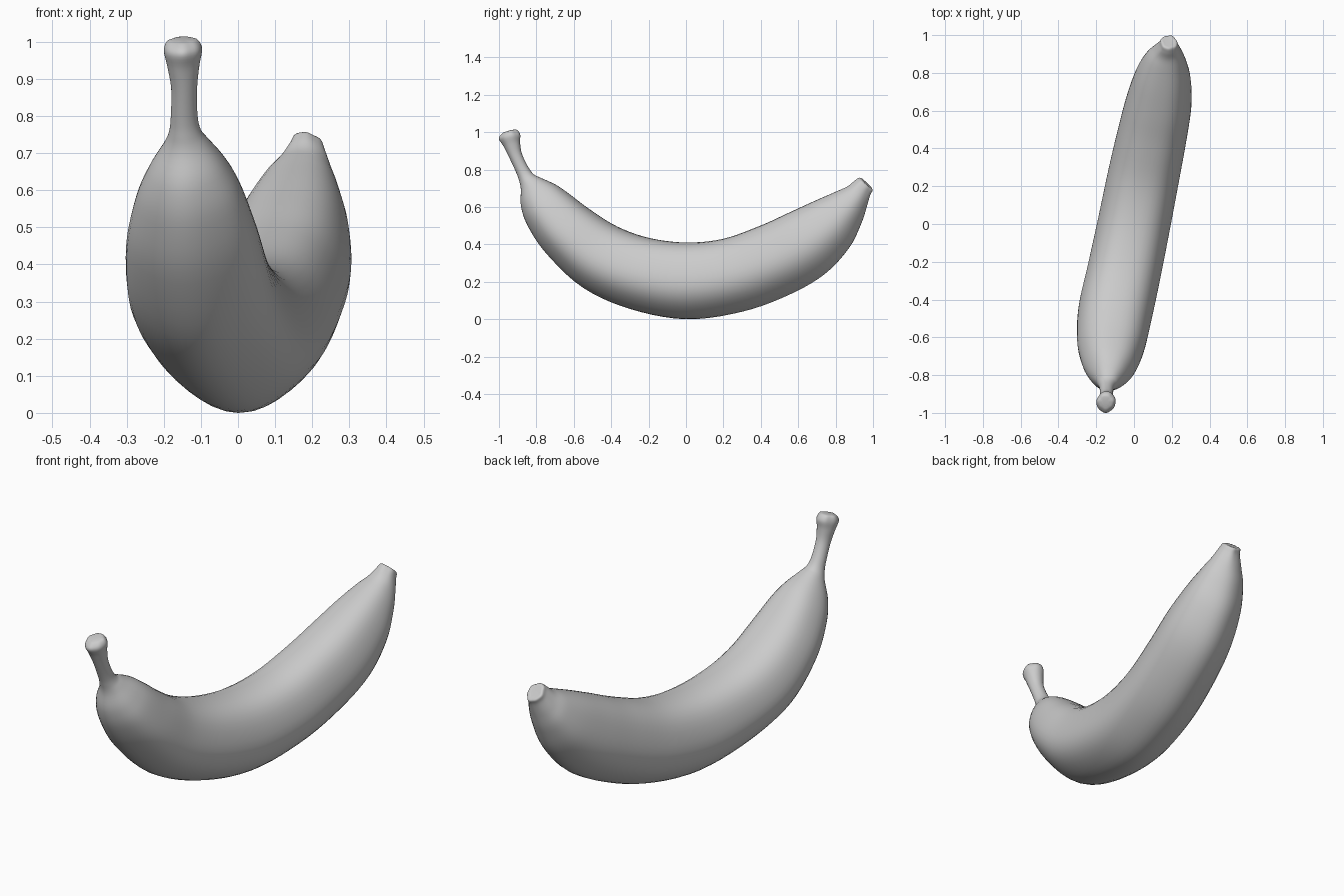
import bpy, bmesh, math
from mathutils import Vector

if "Cube" in bpy.data.objects:
    bpy.data.objects.remove(bpy.data.objects["Cube"])

# Stations along the fruit, stem to tip:
# outer edge (y, z), inner edge (y, z), centre x, half width
STATIONS = [
    (-0.962, 1.003, -0.925, 1.013, -0.152, 0.020),
    (-0.982, 0.992, -0.905, 1.012, -0.150, 0.040),
    (-0.998, 0.965, -0.888, 0.988, -0.148, 0.050),
    (-0.975, 0.925, -0.888, 0.945, -0.147, 0.043),
    (-0.945, 0.865, -0.878, 0.885, -0.145, 0.035),
    (-0.910, 0.790, -0.845, 0.815, -0.145, 0.036),
    (-0.893, 0.745, -0.815, 0.775, -0.143, 0.043),
    (-0.882, 0.695, -0.780, 0.757, -0.140, 0.062),
    (-0.880, 0.600, -0.700, 0.720, -0.137, 0.107),
    (-0.840, 0.490, -0.630, 0.672, -0.132, 0.146),
    (-0.740, 0.345, -0.515, 0.585, -0.122, 0.180),
    (-0.550, 0.168, -0.370, 0.495, -0.098, 0.196),
    (-0.300, 0.055, -0.200, 0.435, -0.052, 0.195),
    (0.000, 0.000, 0.000, 0.410, 0.000, 0.192),
    (0.300, 0.040, 0.200, 0.430, 0.050, 0.189),
    (0.550, 0.130, 0.400, 0.500, 0.097, 0.183),
    (0.740, 0.240, 0.560, 0.573, 0.133, 0.172),
    (0.870, 0.380, 0.700, 0.637, 0.155, 0.145),
    (0.935, 0.510, 0.810, 0.685, 0.168, 0.108),
    (0.965, 0.600, 0.868, 0.712, 0.178, 0.076),
    (0.985, 0.665, 0.905, 0.742, 0.184, 0.052),
    (0.997, 0.692, 0.930, 0.756, 0.185, 0.042),
    (0.980, 0.710, 0.948, 0.742, 0.185, 0.022),
]
SIDES, STEPS = 40, 5
LEAN = math.radians(11.3)                      # the fruit lies diagonally
LATERAL = Vector((math.cos(LEAN), -math.sin(LEAN), 0))


def smooth_path(pts, steps):
    """Catmull-Rom interpolation through the stations."""
    out = []
    for i in range(len(pts) - 1):
        a, b = pts[max(i - 1, 0)], pts[i]
        c, d = pts[i + 1], pts[min(i + 2, len(pts) - 1)]
        for k in range(steps):
            t = k / steps
            out.append([0.5 * (2 * q + (r - p) * t + (2 * p - 5 * q + 4 * r - s) * t * t
                               + (3 * q - p - 3 * r + s) * t ** 3)
                        for p, q, r, s in zip(a, b, c, d)])
    out.append(list(pts[-1]))
    return out


def ring(bm, station, bump):
    """Softly five-sided section with one ridge along the outer curve."""
    oy, oz, iy, iz, cx, w = station
    outer, inner = Vector((cx, oy, oz)), Vector((cx, iy, iz))
    # tilt the section edge in x so that it stays square to the diagonal spine
    shift = math.tan(LEAN) * (oy - iy) / 2
    outer.x += shift
    inner.x -= shift
    p = 0.02 * min(1, w / 0.15)
    angles = [2 * math.pi * k / SIDES for k in range(SIDES)]
    shape = [((1 + p * math.cos(5 * t)) * math.cos(t),
              (1 + p * math.cos(5 * t)) * math.sin(t)) for t in angles]
    widest = max(b for a, b in shape)
    mid = (outer + inner) / 2
    verts = []
    for t, (a, b) in zip(angles, shape):
        k = 1 + bump * (math.sin(4 * t + 0.6) + 0.6 * math.sin(7 * t))
        pos = outer.lerp(inner, (1 + p - a) / 2) + LATERAL * (w * b / widest)
        verts.append(bm.verts.new(mid + (pos - mid) * k))
    return verts


# Peel: one continuous skin from stem end to blossom tip
bm = bmesh.new()
path = smooth_path(STATIONS, STEPS)
rings = []
for i, st in enumerate(path):
    near_end = max(0, 1 - min(i, len(path) - 1 - i) / 16)   # knobbly cut ends
    rings.append(ring(bm, st, 0.06 * near_end))
for r0, r1 in zip(rings, rings[1:]):
    for k in range(SIDES):
        n = (k + 1) % SIDES
        bm.faces.new((r0[k], r0[n], r1[n], r1[k]))
bm.faces.new(rings[0])
bm.faces.new(rings[-1])
bmesh.ops.recalc_face_normals(bm, faces=bm.faces)
mesh = bpy.data.meshes.new("banana")
bm.to_mesh(mesh)
bm.free()

banana = bpy.data.objects.new("banana", mesh)
bpy.context.collection.objects.link(banana)
grey = bpy.data.materials.new("plain grey")
grey.diffuse_color = (0.6, 0.6, 0.6, 1)
grey.use_nodes = True
grey.node_tree.nodes["Principled BSDF"].inputs["Base Color"].default_value = grey.diffuse_color
mesh.materials.append(grey)

bpy.context.view_layer.objects.active = banana
banana.select_set(True)
bpy.ops.object.shade_smooth_by_angle(angle=math.radians(50))
